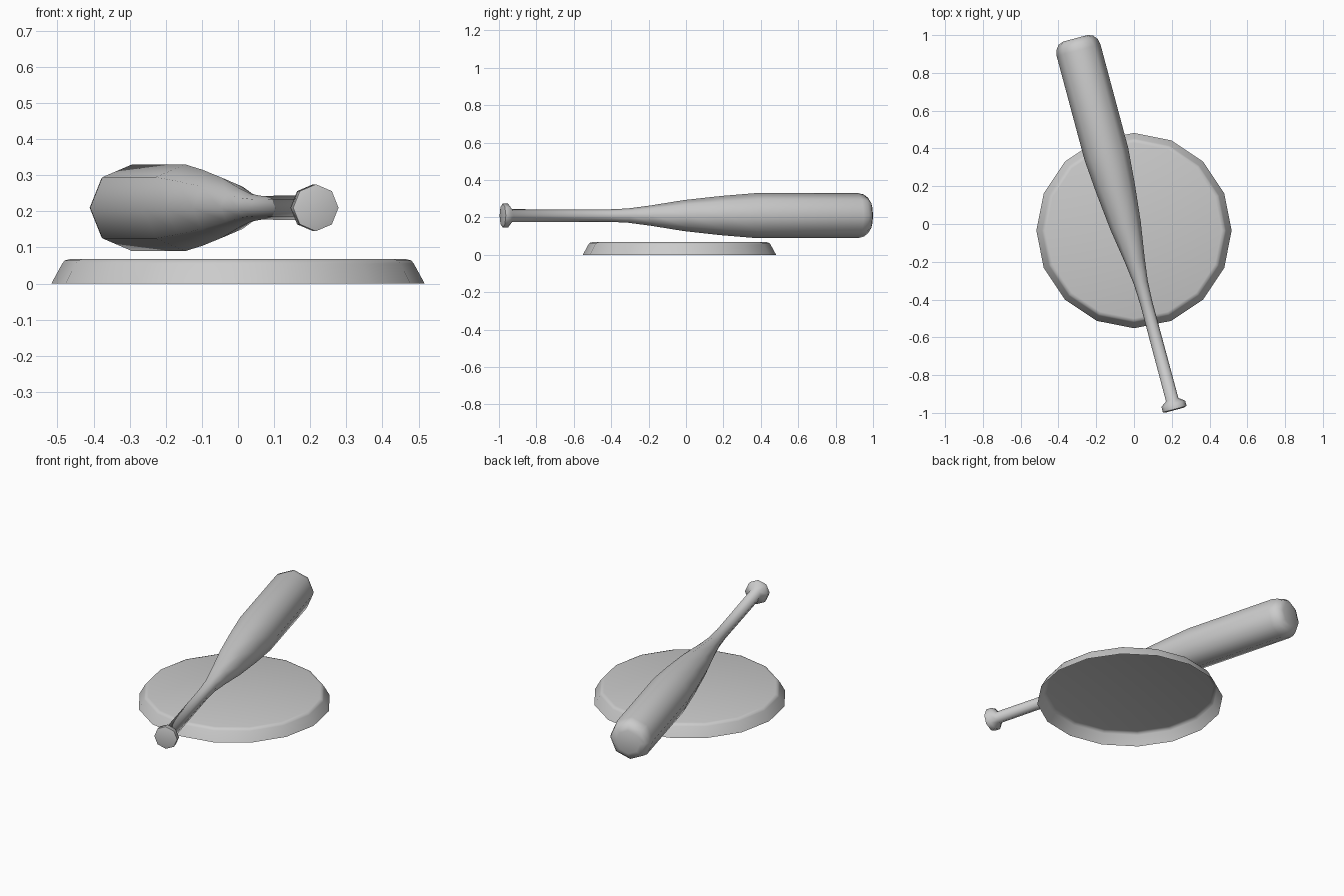
import bpy, bmesh, math

if "Cube" in bpy.data.objects:
    bpy.data.objects.remove(bpy.data.objects["Cube"])


def lathe(name, profile, sides, cap_start=True):
    """Solid of revolution about local z from (radius, height) rings."""
    bm = bmesh.new()
    rings = []
    for r, z in profile:
        angles = [2 * math.pi * i / sides for i in range(sides)]
        rings.append([bm.verts.new((r * math.cos(a), r * math.sin(a), z)) for a in angles])
    for low, high in zip(rings, rings[1:]):
        for i in range(sides):
            j = (i + 1) % sides
            bm.faces.new((low[i], low[j], high[j], high[i]))
    if cap_start:
        bm.faces.new(rings[0][::-1])
    bm.faces.new(rings[-1])
    mesh = bpy.data.meshes.new(name)
    bm.to_mesh(mesh)
    bm.free()
    mesh.shade_smooth()
    mesh.set_sharp_from_angle(angle=math.radians(62))
    obj = bpy.data.objects.new(name, mesh)
    bpy.context.collection.objects.link(obj)
    return obj


# Round base: hollow underneath, sloped rim and softened top edge
base_profile = [(0.517, 0), (0.487, 0.055), (0.480, 0.064), (0.465, 0.068)]
base = lathe("base", base_profile, 16, cap_start=False)
base.location = (0, -0.035, 0)

# Bat: (radius, world y along the axis) from knob to barrel end
tilt = math.radians(15)
bat_profile = [
    (0.045, -0.985), (0.065, -0.980), (0.065, -0.952), (0.034, -0.930),
    (0.033, -0.42), (0.038, -0.31), (0.054, -0.19), (0.083, -0.01),
    (0.105, 0.19), (0.120, 0.37),
    (0.120, 0.92), (0.113, 0.95), (0.095, 0.973), (0.068, 0.983),
]
bat = lathe("bat", [(r, y / math.cos(tilt)) for r, y in bat_profile], 8)
bat.rotation_euler = (-math.pi / 2, 0, tilt)
bat.location = (-0.047, 0, 0.21)
